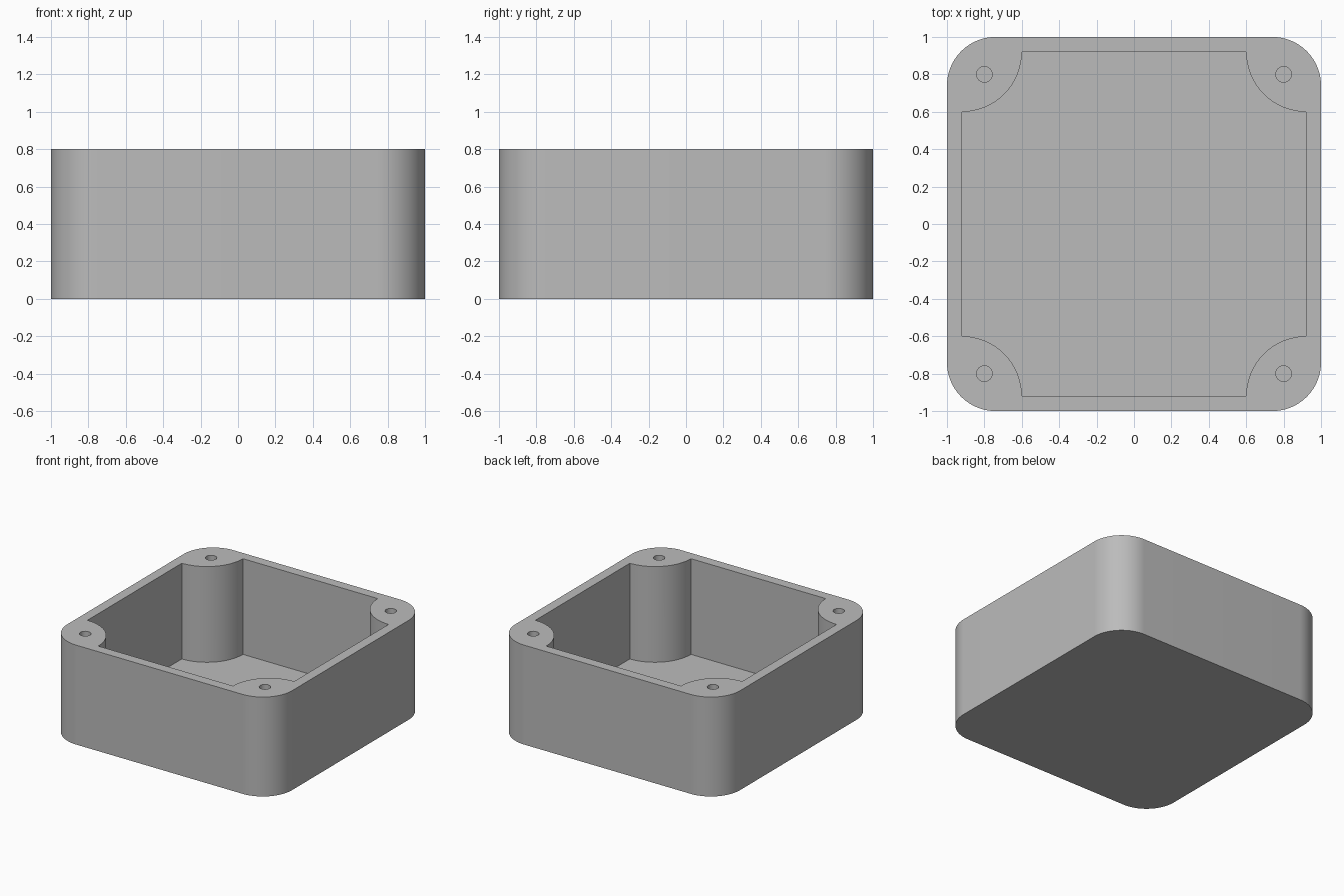
import bpy
import bmesh
from math import cos, sin, pi, radians

HEIGHT, FLOOR = 0.8, 0.03
CORNER_RADIUS = 0.26
INNER, BOSS_RADIUS = 0.92, 0.32
HOLE_POS, HOLE_RADIUS = 0.8, 0.042
CORNERS = [(1, 1), (-1, 1), (-1, -1), (1, -1)]

default = bpy.data.objects.get("Cube")
if default:
    bpy.data.objects.remove(default, do_unlink=True)

grey = bpy.data.materials.new("plain grey")
grey.use_nodes = True
grey.diffuse_color = (0.5, 0.5, 0.5, 1)
grey.node_tree.nodes["Principled BSDF"].inputs["Base Color"].default_value = (0.5, 0.5, 0.5, 1)


def arc(cx, cy, radius, start, sweep, steps):
    """Points along an arc, angles in radians."""
    return [(cx + radius * cos(start + sweep * i / steps),
             cy + radius * sin(start + sweep * i / steps)) for i in range(steps + 1)]


def add_prism(bm, outline, bottom, top):
    """Extrude a counter-clockwise outline upwards into a closed solid."""
    base = bm.faces.new([bm.verts.new((x, y, bottom)) for x, y in outline])
    result = bmesh.ops.extrude_face_region(bm, geom=[base], use_keep_orig=True)
    verts = [v for v in result["geom"] if isinstance(v, bmesh.types.BMVert)]
    bmesh.ops.translate(bm, verts=verts, vec=(0, 0, top - bottom))


def make_object(name, bm):
    bmesh.ops.recalc_face_normals(bm, faces=bm.faces[:])
    mesh = bpy.data.meshes.new(name)
    bm.to_mesh(mesh)
    bm.free()
    mesh.materials.append(grey)
    obj = bpy.data.objects.new(name, mesh)
    bpy.context.collection.objects.link(obj)
    return obj


# Outer block with rounded corners
outer = []
cavity = []
for i, (sx, sy) in enumerate(CORNERS):
    c = 1 - CORNER_RADIUS
    outer += arc(sx * c, sy * c, CORNER_RADIUS, i * pi / 2, pi / 2, 24)
    # Cavity corners curve inwards around the screw bosses
    cavity += arc(sx * INNER, sy * INNER, BOSS_RADIUS, (i + 3) * pi / 2, -pi / 2, 24)

bm = bmesh.new()
add_prism(bm, outer, 0, HEIGHT)
box = make_object("enclosure_box", bm)

# Cutter: the cavity and one blind screw hole per boss
bm = bmesh.new()
add_prism(bm, cavity, FLOOR, HEIGHT + 0.2)
for sx, sy in CORNERS:
    circle = arc(sx * HOLE_POS, sy * HOLE_POS, HOLE_RADIUS, 0, 2 * pi, 32)[:-1]
    add_prism(bm, circle, FLOOR, HEIGHT + 0.2)
cutter = make_object("cavity_cutter", bm)
cutter.hide_render = True

cut = box.modifiers.new("hollow", "BOOLEAN")
cut.operation = "DIFFERENCE"
cut.solver = "EXACT"
cut.object = cutter

# Apply the cut, drop the cutter and smooth the curved walls
bpy.ops.object.select_all(action="DESELECT")
box.select_set(True)
bpy.context.view_layer.objects.active = box
bpy.ops.object.modifier_apply(modifier=cut.name)
bpy.data.objects.remove(cutter, do_unlink=True)
bpy.ops.object.shade_smooth_by_angle(angle=radians(30))
